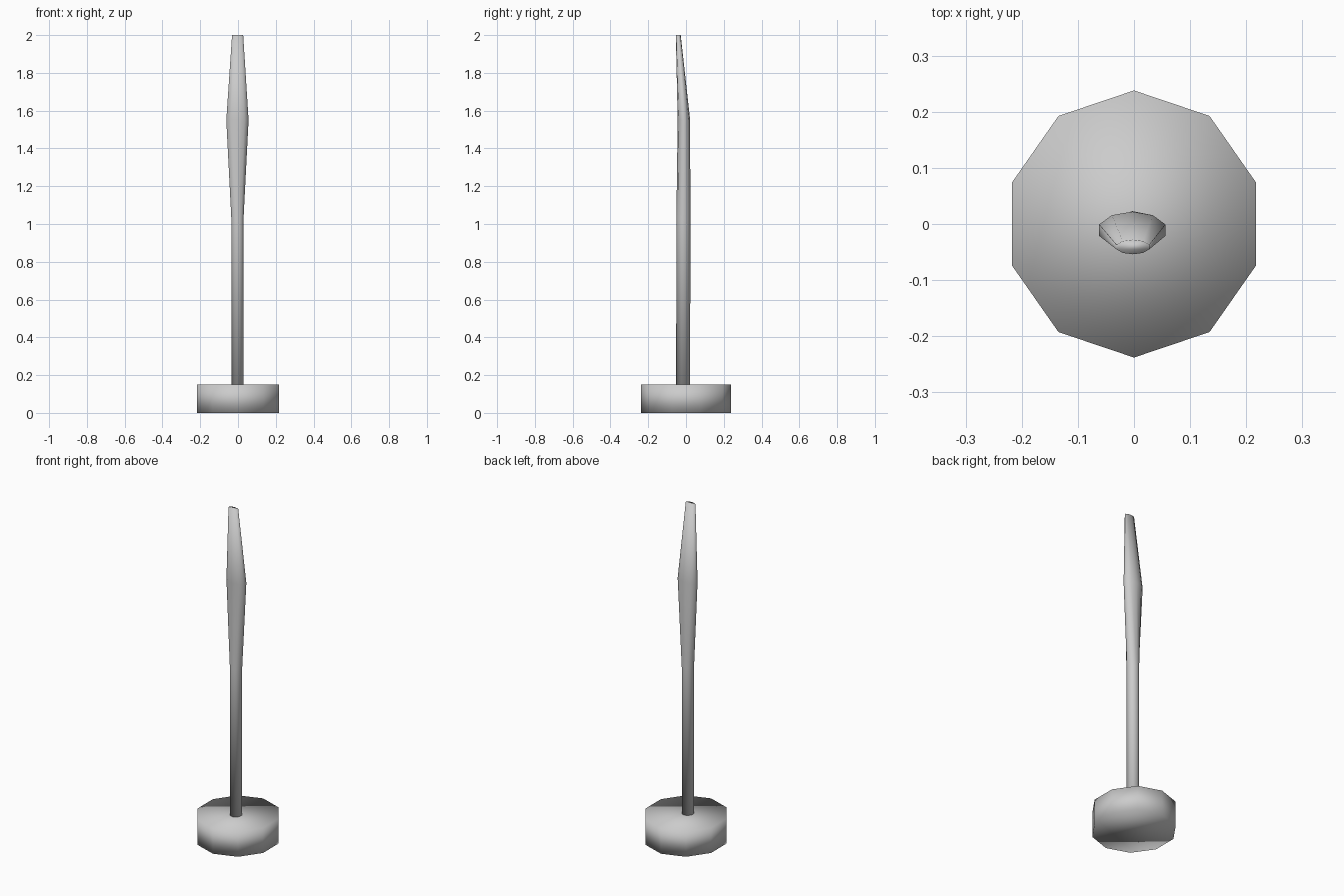
import bpy, bmesh, math

cube = bpy.data.objects.get("Cube")
if cube:
    bpy.data.objects.remove(cube, do_unlink=True)

SIDES = 10

grey = bpy.data.materials.new("plain_grey")
grey.use_nodes = True
colour = (0.6, 0.6, 0.6, 1)
grey.diffuse_color = colour
grey.node_tree.nodes["Principled BSDF"].inputs["Base Color"].default_value = colour


def loft(name, sections):
    """Skin ten-sided oval rings; each section is (z, centre x, centre y, radius x, radius y)."""
    bm = bmesh.new()
    rings = []
    for z, cx, cy, rx, ry in sections:
        ring = []
        for i in range(SIDES):
            a = math.tau * i / SIDES
            ring.append(bm.verts.new((cx + rx * math.sin(a), cy + ry * math.cos(a), z)))
        rings.append(ring)
    for low, high in zip(rings, rings[1:]):
        for i in range(SIDES):
            j = (i + 1) % SIDES
            bm.faces.new((low[i], low[j], high[j], high[i]))
    bm.faces.new(rings[0])
    bm.faces.new(rings[-1])
    bmesh.ops.recalc_face_normals(bm, faces=bm.faces)
    for face in bm.faces:
        face.smooth = True
    mesh = bpy.data.meshes.new(name)
    bm.to_mesh(mesh)
    bm.free()
    mesh.materials.append(grey)
    obj = bpy.data.objects.new(name, mesh)
    bpy.context.collection.objects.link(obj)
    return obj


# Heavy round head at the bottom
loft("head", [(0, 0, 0, 0.229, 0.238), (0.15, 0, 0, 0.229, 0.238)])

# Handle: straight shaft, broad grip, then a flattened tip leaning forward
loft("handle", [
    (0.13, -0.003, -0.015, 0.034, 0.037),
    (1.03, -0.003, -0.014, 0.034, 0.037),
    (1.55, -0.003, -0.011, 0.062, 0.033),
    (2.0, -0.002, -0.041, 0.031, 0.013),
])
